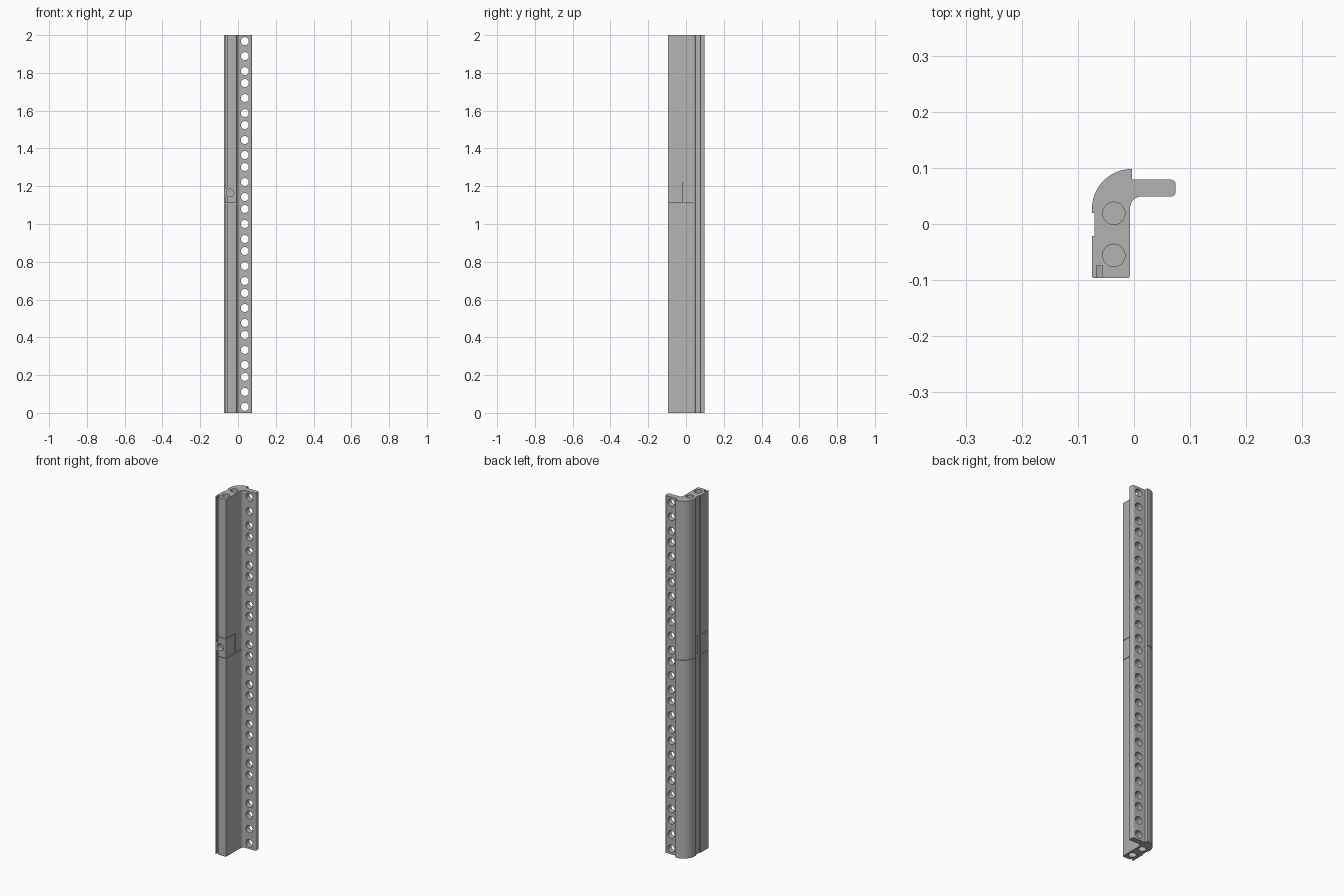
import bpy, bmesh, math
from mathutils import Matrix, Vector

cube = bpy.data.objects.get("Cube")
if cube:
    bpy.data.objects.remove(cube, do_unlink=True)

HEIGHT = 2.0
UNITS = 9                      # repeats of the three-hole pattern
SEAM, CAP = 1.11, 1.22         # bottom and top of the clamp block

grey = bpy.data.materials.new("satin grey")
grey.use_nodes = True
colour = (0.45, 0.45, 0.45, 1)
grey.diffuse_color = colour
grey.node_tree.nodes["Principled BSDF"].inputs["Base Color"].default_value = colour


def make(name, bm):
    mesh = bpy.data.meshes.new(name)
    bmesh.ops.recalc_face_normals(bm, faces=bm.faces)
    bm.to_mesh(mesh)
    bm.free()
    mesh.materials.append(grey)
    ob = bpy.data.objects.new(name, mesh)
    bpy.context.collection.objects.link(ob)
    return ob


def arc(cx, cy, r, start, end, steps):
    angles = [math.radians(start + (end - start) * i / steps) for i in range(steps + 1)]
    return [(cx + r * math.cos(a), cy + r * math.sin(a)) for a in angles]


def cylinder(bm, centre, r, depth, axis="Z"):
    turn = Matrix.Rotation(math.pi / 2, 4, "X") if axis == "Y" else Matrix()
    return bmesh.ops.create_cone(bm, cap_ends=True, segments=32, radius1=r, radius2=r,
                                 depth=depth, matrix=Matrix.Translation(centre) @ turn)


def box(bm, low, high):
    low, high = Vector(low), Vector(high)
    bmesh.ops.create_cube(bm, size=1, matrix=Matrix.Translation((low + high) / 2)
                          @ Matrix.Diagonal((*(high - low), 1)))


def cut(ob, name, bm):
    cutter = make(name, bm)
    cutter.hide_render = True
    mod = ob.modifiers.new(name, "BOOLEAN")
    mod.operation, mod.solver, mod.object = "DIFFERENCE", "EXACT", cutter
    bpy.context.view_layer.objects.active = ob
    bpy.ops.object.modifier_apply(modifier=name)
    bpy.data.objects.remove(cutter, do_unlink=True)


def smooth(ob):
    bpy.ops.object.select_all(action="DESELECT")
    ob.select_set(True)
    bpy.context.view_layer.objects.active = ob
    bpy.ops.object.shade_smooth_by_angle(angle=math.radians(30))


# Rail: one profile with a round back, side groove, front slot and flange
profile = (
    arc(-0.004, 0.027, 0.071, 180, 90, 20)
    + [(-0.004, 0.079)]
    + arc(0.066, 0.071, 0.008, 90, 0, 5)
    + arc(0.066, 0.057, 0.008, 0, -90, 5)
    + arc(0.013, 0.029, 0.02, 90, 180, 8)
    + arc(-0.011, -0.092, 0.004, 0, -90, 4)
    + [(-0.056, -0.096), (-0.056, -0.074), (-0.067, -0.074), (-0.067, -0.096)]
    + arc(-0.072, -0.093, 0.003, -90, -180, 4)
    + [(-0.075, -0.021), (-0.07, -0.021), (-0.07, 0.02), (-0.075, 0.02)]
)
bm = bmesh.new()
base = bm.faces.new([bm.verts.new((x, y, 0)) for x, y in profile])
ring = bmesh.ops.extrude_face_region(bm, geom=[base])
bmesh.ops.translate(bm, vec=(0, 0, HEIGHT),
                    verts=[v for v in ring["geom"] if isinstance(v, bmesh.types.BMVert)])
rail = make("rail", bm)

# Flange holes in groups of three, and blind holes in both ends
bm = bmesh.new()
pitch = HEIGHT / UNITS
for unit in range(UNITS):
    for part in (1 / 7, 1 / 2, 6 / 7):
        cylinder(bm, (0.036, 0.064, (unit + part) * pitch), 0.021, 0.08, "Y")
for z in (0, HEIGHT):
    for y in (0.019, -0.056):
        cylinder(bm, (-0.036, y, z), 0.02, 0.2)
cut(rail, "hole_cutter", bm)

# Fine seams around the clamp block
gap = 0.001
for name, low, high in (
    ("lower_seam", (-0.2, -0.2, SEAM - gap), (-0.005, 0.2, SEAM + gap)),
    ("upper_seam", (-0.2, -0.2, CAP - gap), (0, -0.015, CAP + gap)),
    ("rear_seam", (-0.2, -0.015 - gap, SEAM), (0, -0.015 + gap, CAP)),
    ("groove_pocket", (-0.2, -0.015, SEAM), (-0.062, 0.01, CAP)),
):
    bm = bmesh.new()
    box(bm, low, high)
    cut(rail, name, bm)

# Seat for the screw bush
screw_z = (SEAM + CAP) / 2
bm = bmesh.new()
cylinder(bm, (-0.042, -0.11, screw_z), 0.031, 0.1, "Y")
cut(rail, "bush_seat", bm)
smooth(rail)

# Screw bush with a hollow front
bm = bmesh.new()
cylinder(bm, (-0.042, -0.078, screw_z), 0.031, 0.036, "Y")
bush = make("screw_bush", bm)
bm = bmesh.new()
cylinder(bm, (-0.042, -0.096, screw_z), 0.02, 0.05, "Y")
cut(bush, "bush_bore", bm)
smooth(bush)
